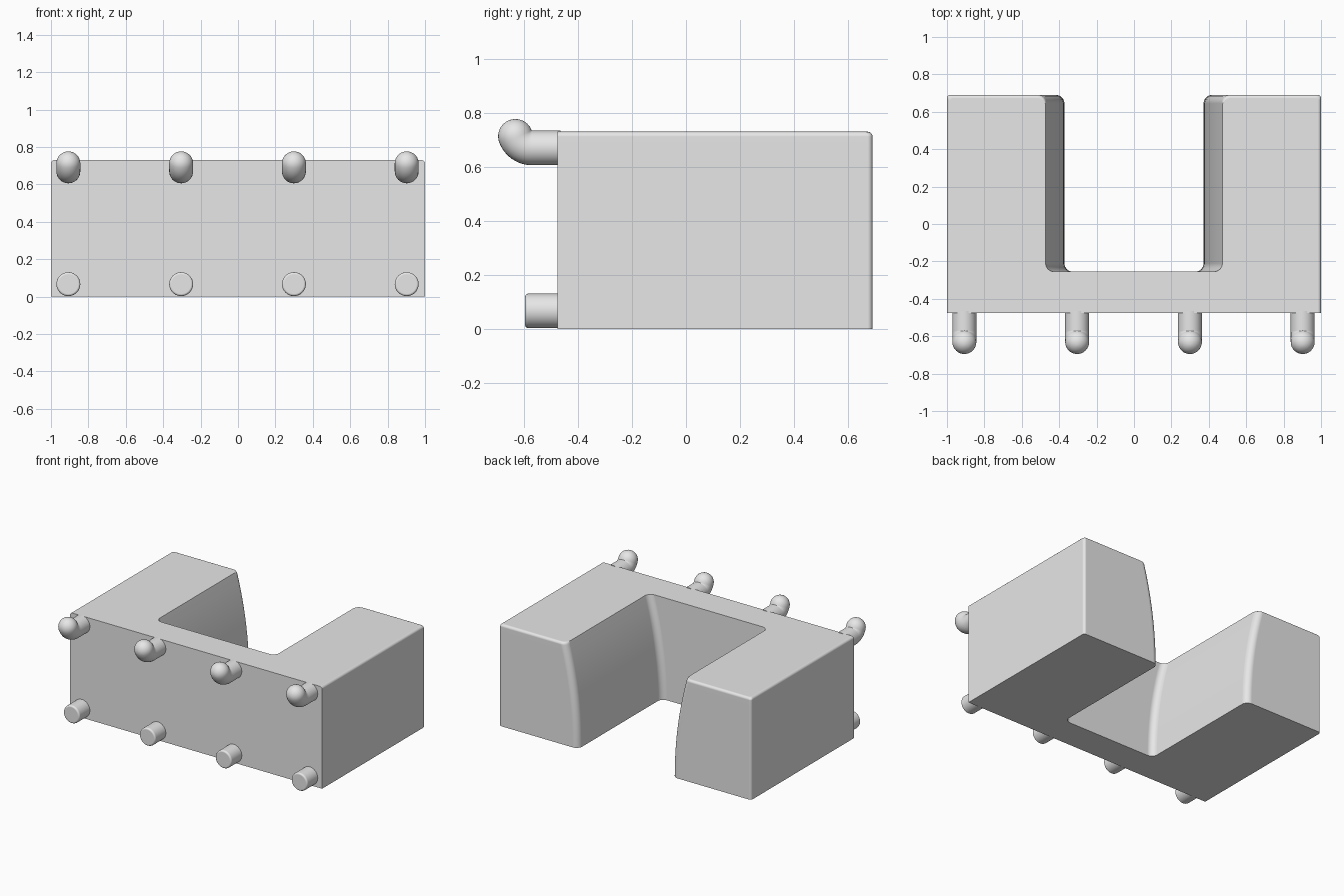
import bpy, bmesh
from math import sin, cos, pi, sqrt, radians
from mathutils import Vector

cube = bpy.data.objects.get("Cube")
if cube:
    bpy.data.objects.remove(cube, do_unlink=True)

grey = bpy.data.materials.new("plain grey")
grey.use_nodes = True
grey.diffuse_color = (0.8, 0.8, 0.8, 1)
grey.node_tree.nodes["Principled BSDF"].inputs["Base Color"].default_value = grey.diffuse_color

FRONT, BACK, NOTCH, TOP = -0.475, 0.69, -0.255, 0.73
SOFT = 0.018       # small rounding on the outer edges
FILLET = 0.045     # rounding on the notch walls


def loft(name, rings):
    """Skin a list of equal-length point loops and cap both ends."""
    bm = bmesh.new()
    loops = [[bm.verts.new(p) for p in ring] for ring in rings]
    n = len(loops[0])
    for a, b in zip(loops, loops[1:]):
        for i in range(n):
            j = (i + 1) % n
            bm.faces.new((a[i], a[j], b[j], b[i]))
    bm.faces.new(loops[0][::-1])
    bm.faces.new(loops[-1])
    bmesh.ops.recalc_face_normals(bm, faces=bm.faces[:])
    mesh = bpy.data.meshes.new(name)
    bm.to_mesh(mesh)
    bm.free()
    mesh.materials.append(grey)
    obj = bpy.data.objects.new(name, mesh)
    bpy.context.collection.objects.link(obj)
    bpy.ops.object.select_all(action='DESELECT')
    obj.select_set(True)
    bpy.context.view_layer.objects.active = obj
    bpy.ops.object.shade_smooth_by_angle(angle=radians(35))
    weighted = obj.modifiers.new("flat sides", 'WEIGHTED_NORMAL')
    weighted.keep_sharp = True
    return obj


def arc(cx, cy, r, start, end, steps=6):
    angles = [radians(start + (end - start) * i / steps) for i in range(steps + 1)]
    return [(cx + r * cos(a), cy + r * sin(a)) for a in angles]


def outline(z, inset):
    """U-shaped outline whose notch widens towards the top along a large arc."""
    bow = 2.7
    w = 0.372 + bow - sqrt(bow * bow - z * z)
    side, back = 1 - inset, BACK - inset
    half = [(side, FRONT)]
    half += arc(side - SOFT, back - SOFT, SOFT, 0, 90)
    half += arc(w + FILLET, back - FILLET, FILLET, 90, 180)
    half += arc(w - FILLET, NOTCH + FILLET, FILLET, 0, -90)
    whole = half + [(-x, y) for x, y in reversed(half)]
    return [Vector((x, y, z)) for x, y in whole]


# Body: stacked outlines, finishing with a rounded outer top edge
levels = [((TOP - SOFT) * i / 12, 0) for i in range(13)]
for i in range(1, 6):
    a = i / 5 * pi / 2
    levels.append((TOP - SOFT + SOFT * sin(a), SOFT * (1 - cos(a))))
loft("body", [outline(z, inset) for z, inset in levels])


# Pegs: circles swept along a path in the y-z plane
RADIUS = 0.064


def circle(x, y, z, tilt, r, sides=32):
    up = Vector((0, sin(tilt), cos(tilt)))
    centre = Vector((x, y, z))
    return [centre + r * (Vector((cos(t), 0, 0)) + up * sin(t))
            for t in (2 * pi * i / sides for i in range(sides))]


def straight_peg(name, x):
    z, end, rim = 0.067, -0.595, 0.012
    rings = [circle(x, FRONT + 0.01, z, 0, RADIUS)]
    for i in range(6):
        a = i / 5 * pi / 2
        rings.append(circle(x, end + rim * (1 - sin(a)), z, 0, RADIUS - rim * (1 - cos(a))))
    loft(name, rings)


def hook_peg(name, x):
    pivot_y, pivot_z, bend = -0.57, 0.735, 0.065
    sweep = radians(70)
    rings = [circle(x, FRONT + 0.01, pivot_z - bend, 0, RADIUS)]
    # upward bend
    for i in range(13):
        a = sweep * i / 12
        y, z = pivot_y - bend * sin(a), pivot_z - bend * cos(a)
        rings.append(circle(x, y, z, a, RADIUS))
    # domed tip
    for i in range(1, 11):
        d = i / 10.3 * pi / 2
        out = RADIUS * sin(d)
        rings.append(circle(x, y - out * cos(sweep), z + out * sin(sweep), sweep, RADIUS * cos(d)))
    loft(name, rings)


for i in range(4):
    x = -0.907 + i * 0.603
    straight_peg(f"lower_peg_{i + 1}", x)
    hook_peg(f"upper_hook_{i + 1}", x)
